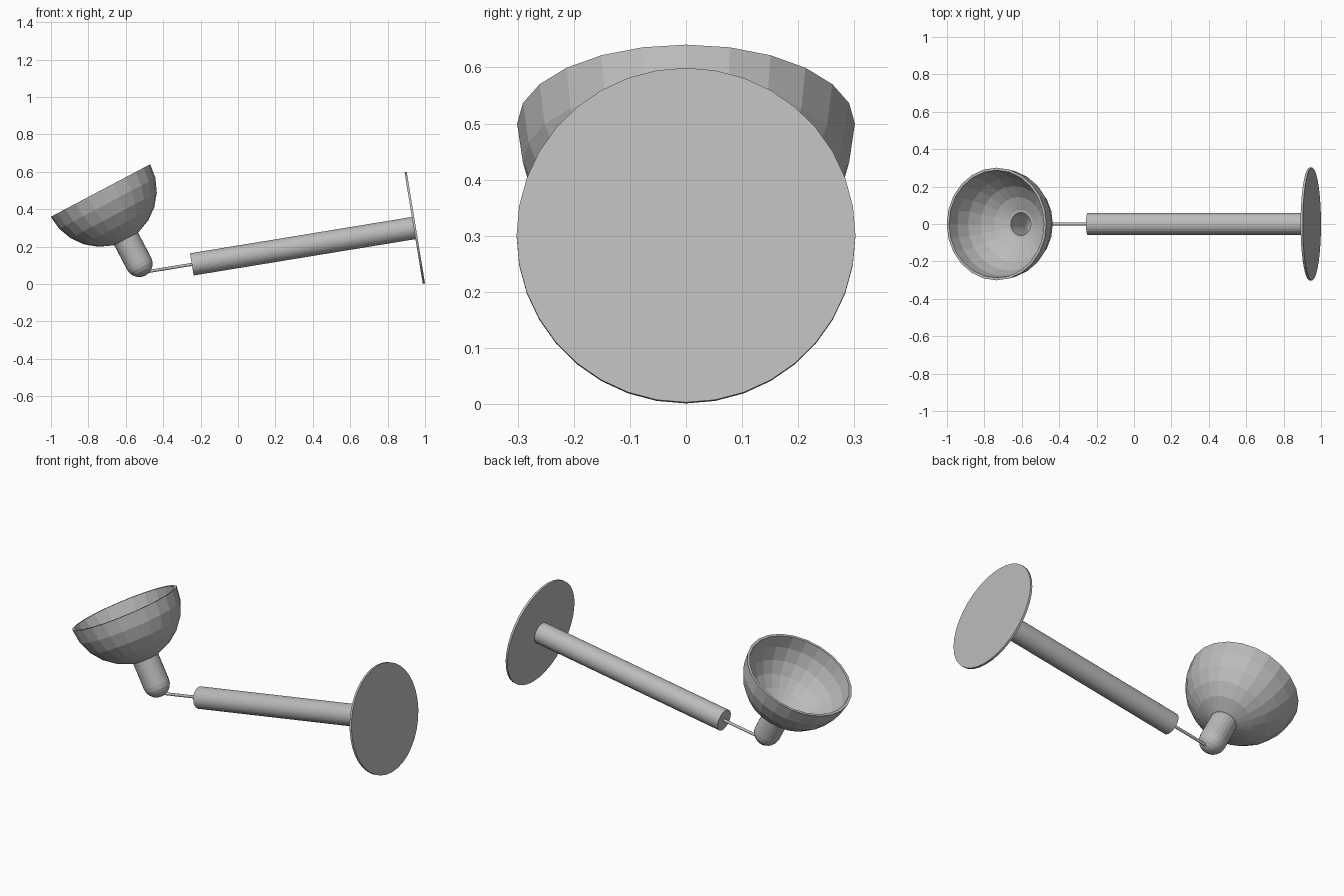
import bpy, bmesh
from math import sin, cos, radians
from mathutils import Vector, Matrix

cube = bpy.data.objects.get("Cube")
if cube:
    bpy.data.objects.remove(cube, do_unlink=True)

grey = bpy.data.materials.new("plain grey")
grey.use_nodes = True
colour = (0.5, 0.5, 0.5, 1)
grey.diffuse_color = colour
grey.node_tree.nodes["Principled BSDF"].inputs["Base Color"].default_value = colour


def lathe(name, profile, origin, axis, sides):
    """Spin (radius, distance) points round an axis in the xz plane."""
    bm = bmesh.new()
    axis = Vector(axis).normalized()
    across = Vector((0, 1, 0))
    frame = Matrix((across, axis.cross(across), axis)).transposed()
    rings = []
    for r, t in profile:
        count = sides if r > 0 else 1
        ring = []
        for i in range(count):
            a = radians(360 * i / sides)
            ring.append(bm.verts.new(Vector(origin) + frame @ Vector((r * cos(a), r * sin(a), t))))
        rings.append(ring)
    for low, high in zip(rings, rings[1:]):
        for i in range(sides):
            j = (i + 1) % sides
            quad = [low[i % len(low)], low[j % len(low)], high[j % len(high)], high[i % len(high)]]
            bm.faces.new(list(dict.fromkeys(quad)))
    # Cap open disc ends; a profile returning to its start is already closed
    for ring in (rings[0], rings[-1]):
        if len(ring) > 1:
            bm.faces.new(ring)
    bmesh.ops.recalc_face_normals(bm, faces=bm.faces)
    mesh = bpy.data.meshes.new(name)
    bm.to_mesh(mesh)
    bm.free()
    mesh.materials.append(grey)
    obj = bpy.data.objects.new(name, mesh)
    bpy.context.collection.objects.link(obj)
    return obj


def rod(name, start, direction, length, radius, sides):
    return lathe(name, [(radius, 0), (radius, length)], start, direction, sides)


# Base disc, pole and thin stem share one tilted axis
tilt = radians(9.3)
along = Vector((cos(tilt), 0, sin(tilt)))
pole_end = Vector((-0.247, 0, 0.105))
rod("base_disc", pole_end + along * 1.202, along, 0.012, 0.302, 36)
rod("pole", pole_end, along, 1.204, 0.06, 36)
rod("stem", pole_end + along * 0.01, -along, 0.26, 0.008, 16)

# Bowl shade and hollow socket as one double-walled turned form
R, WALL, NECK, CAP = 0.301, 0.014, 0.072, 0.442


def shell(inset):
    bowl = [((R - inset) * cos(radians(a)), (R - inset) * sin(radians(a))) for a in range(0, 76, 15)]
    r = NECK - inset * 0.8
    neck = [(r, (R - inset) * 0.97)]
    cap = [(r * cos(radians(a)), CAP + r * sin(radians(a))) for a in range(0, 90, 18)]
    return bowl + neck + cap + [(0, CAP + r)]


outer, inner = shell(0), shell(WALL)
lathe("shade_and_socket", outer[::-1] + inner, (-0.735, 0, 0.5), (0.467, 0, -0.884), 24)
